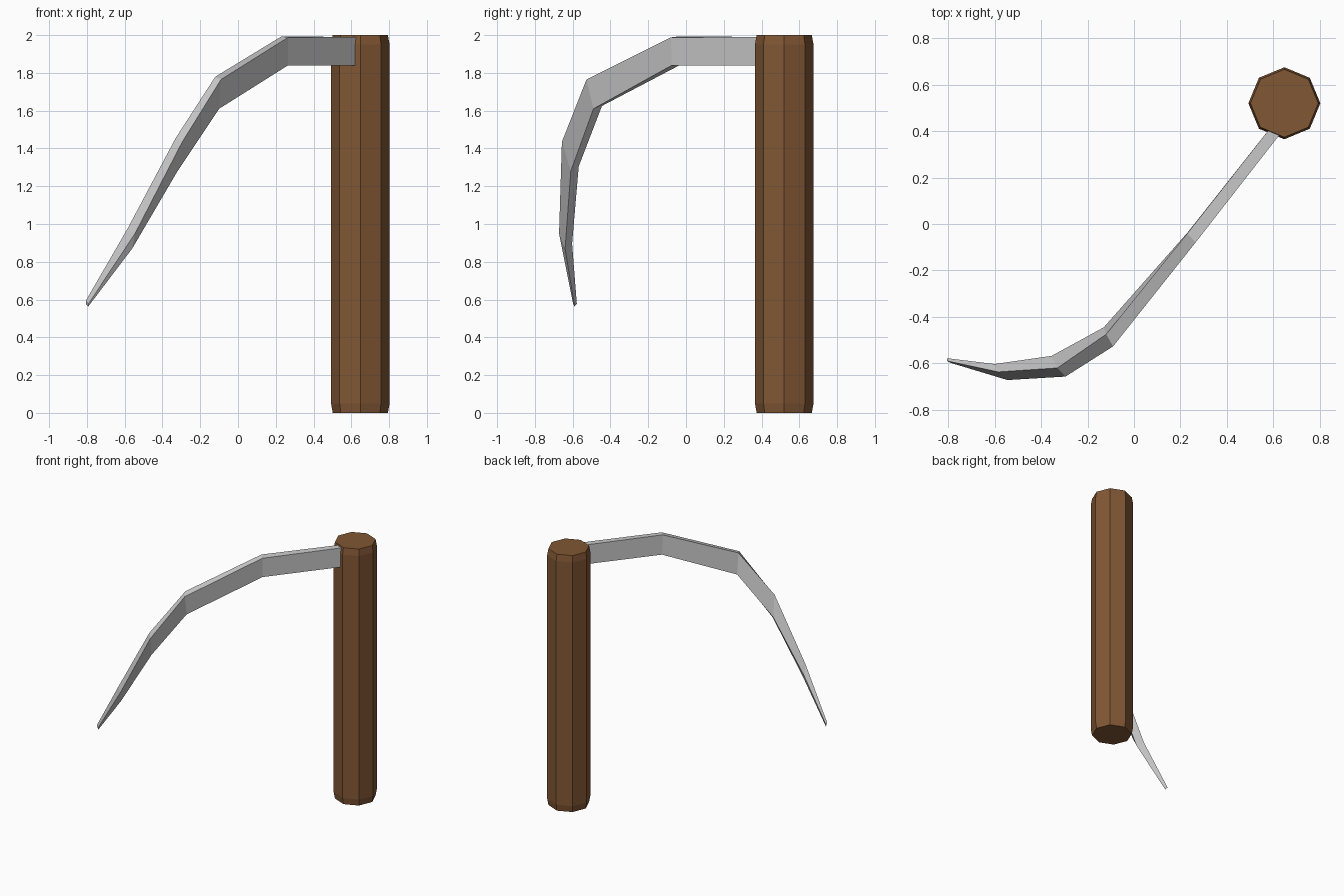
import bpy, bmesh
from math import cos, sin, pi

if "Cube" in bpy.data.objects:
    bpy.data.objects.remove(bpy.data.objects["Cube"])


def loft(name, rings, color):
    """Bridge a list of equal-sided rings into a closed flat-shaded solid."""
    bm = bmesh.new()
    loops = [[bm.verts.new(p) for p in ring] for ring in rings]
    n = len(loops[0])
    for a, b in zip(loops, loops[1:]):
        for i in range(n):
            j = (i + 1) % n
            bm.faces.new((a[i], a[j], b[j], b[i]))
    bm.faces.new(loops[0])
    bm.faces.new(loops[-1])
    bmesh.ops.recalc_face_normals(bm, faces=bm.faces)
    mesh = bpy.data.meshes.new(name)
    bm.to_mesh(mesh)
    bm.free()
    obj = bpy.data.objects.new(name, mesh)
    bpy.context.collection.objects.link(obj)
    if color:
        mat = bpy.data.materials.new(name + "_material")
        mat.diffuse_color = color
        mat.use_nodes = True
        mat.node_tree.nodes["Principled BSDF"].inputs["Base Color"].default_value = mat.diffuse_color
        mesh.materials.append(mat)
    return obj


def octagon(r, z, cx=0.6475, cy=0.52):
    return [(cx + r * cos(k * pi / 4), cy + r * sin(k * pi / 4), z) for k in range(8)]


# Wooden octagonal handle with slightly tapered ends
profile = [(0.146, 0), (0.155, 0.05), (0.155, 1.95), (0.146, 2.0)]
loft("handle", [octagon(r, z) for r, z in profile], (0.22, 0.095, 0.035, 1))

# Curved blade: four-cornered sections from the handle to the tip
# (inner top, outer top, outer bottom, inner bottom)
sections = [
    [(0.628, 0.466, 1.99), (0.665, 0.433, 1.99), (0.665, 0.433, 1.84), (0.628, 0.466, 1.84)],
    [(0.23, -0.04, 1.993), (0.265, -0.08, 1.988), (0.265, -0.075, 1.84), (0.232, -0.035, 1.84)],
    [(-0.12, -0.475, 1.78), (-0.09, -0.527, 1.765), (-0.10, -0.49, 1.61), (-0.13, -0.445, 1.625)],
    [(-0.33, -0.62, 1.455), (-0.295, -0.657, 1.435), (-0.32, -0.61, 1.28), (-0.355, -0.568, 1.305)],
    [(-0.585, -0.637, 0.975), (-0.545, -0.672, 0.95), (-0.56, -0.64, 0.87), (-0.60, -0.603, 0.895)],
    [(-0.805, -0.59, 0.595), (-0.79, -0.598, 0.58), (-0.793, -0.59, 0.563), (-0.806, -0.578, 0.578)],
]
loft("blade", sections, None)
